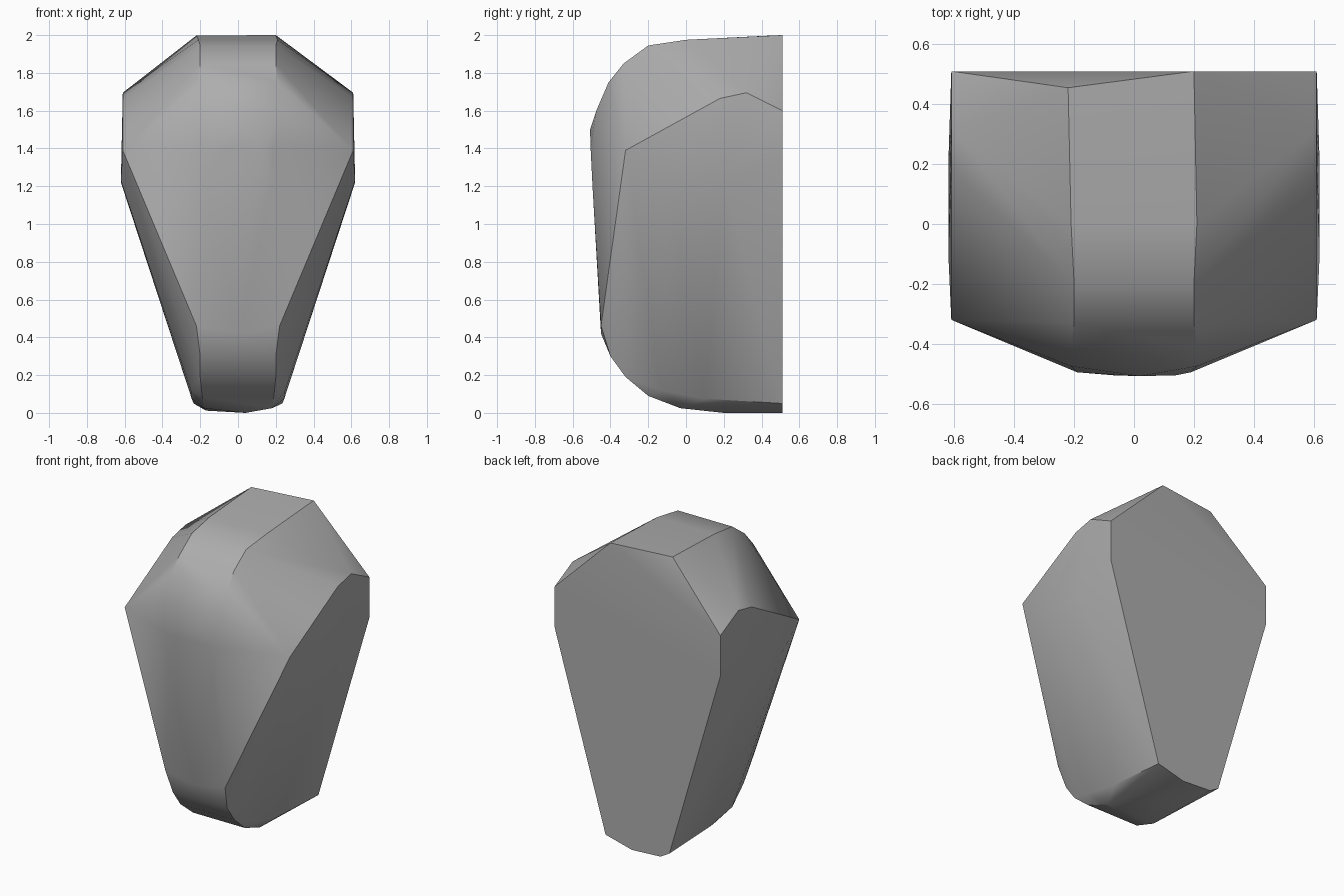
import bpy, bmesh

if "Cube" in bpy.data.objects:
    bpy.data.objects.remove(bpy.data.objects["Cube"])

# Grey stone material
stone = bpy.data.materials.new("stone grey")
stone.use_nodes = True
grey = (0.42, 0.42, 0.42, 1)
stone.diffuse_color = grey
stone.node_tree.nodes["Principled BSDF"].inputs["Base Color"].default_value = grey


def mirrored(points):
    return [(s * x, y, z) for x, y, z in points for s in (-1, 1)]


# Rounded front seen from the side: crown, brow, face and chin
crown = [(.21, 0, 1.975), (.2, -.2, 1.945), (.2, -.33, 1.85), (.21, -.41, 1.75),
         (.21, -.475, 1.6)]
face = [(.19, -.495, 1.4), (.17, -.495, 1.2), (.22, -.45, .46), (.2, -.4, .3)]
chin = [(.2, -.32, .19), (.19, -.2, .09), (.18, -.03, .025)]

# Widest line of the body and the shoulder edge above it
shoulder = [(.61, -.32, 1.39), (.61, .08, 1.61), (.61, .18, 1.665), (.61, .32, 1.695),
            (.61, .51, 1.6)]
flank = [(.62, -.1, 1.23), (.62, .2, 1.22), (.61, .51, 1.33)]
foot = [(.25, -.13, .12), (.245, .1, .075), (.235, .51, .05)]

# Uneven single points: top corners, brow centre and underside
centre = [(.2, .51, 2), (-.22, .455, 1.998), (.02, -.508, 1.5), (.14, -.505, 1.4),
          (-.07, -.505, 1.4), (0, -.45, .42), (0, -.4, .3),
          (.04, .2, 0), (.04, .51, 0), (-.17, .3, .012), (-.17, .51, .012)]

# Body as the faceted skin around all of these outlines
bm = bmesh.new()
for p in mirrored(crown + face + chin + shoulder + flank + foot) + centre:
    bm.verts.new(p)
hull = bmesh.ops.convex_hull(bm, input=bm.verts)
loose = {v for v in hull["geom_interior"] + hull["geom_unused"]
         if isinstance(v, bmesh.types.BMVert) and v.is_valid and not v.link_faces}
bmesh.ops.delete(bm, geom=list(loose), context="VERTS")
bmesh.ops.dissolve_limit(bm, angle_limit=.01, verts=bm.verts, edges=bm.edges)
bmesh.ops.recalc_face_normals(bm, faces=bm.faces)

mesh = bpy.data.meshes.new("stone_body")
bm.to_mesh(mesh)
bm.free()
mesh.materials.append(stone)
body = bpy.data.objects.new("stone_body", mesh)
bpy.context.collection.objects.link(body)

# Soft facets with crisp main edges
bpy.ops.object.select_all(action="DESELECT")
body.select_set(True)
bpy.context.view_layer.objects.active = body
bpy.ops.object.shade_smooth_by_angle(angle=.52)
